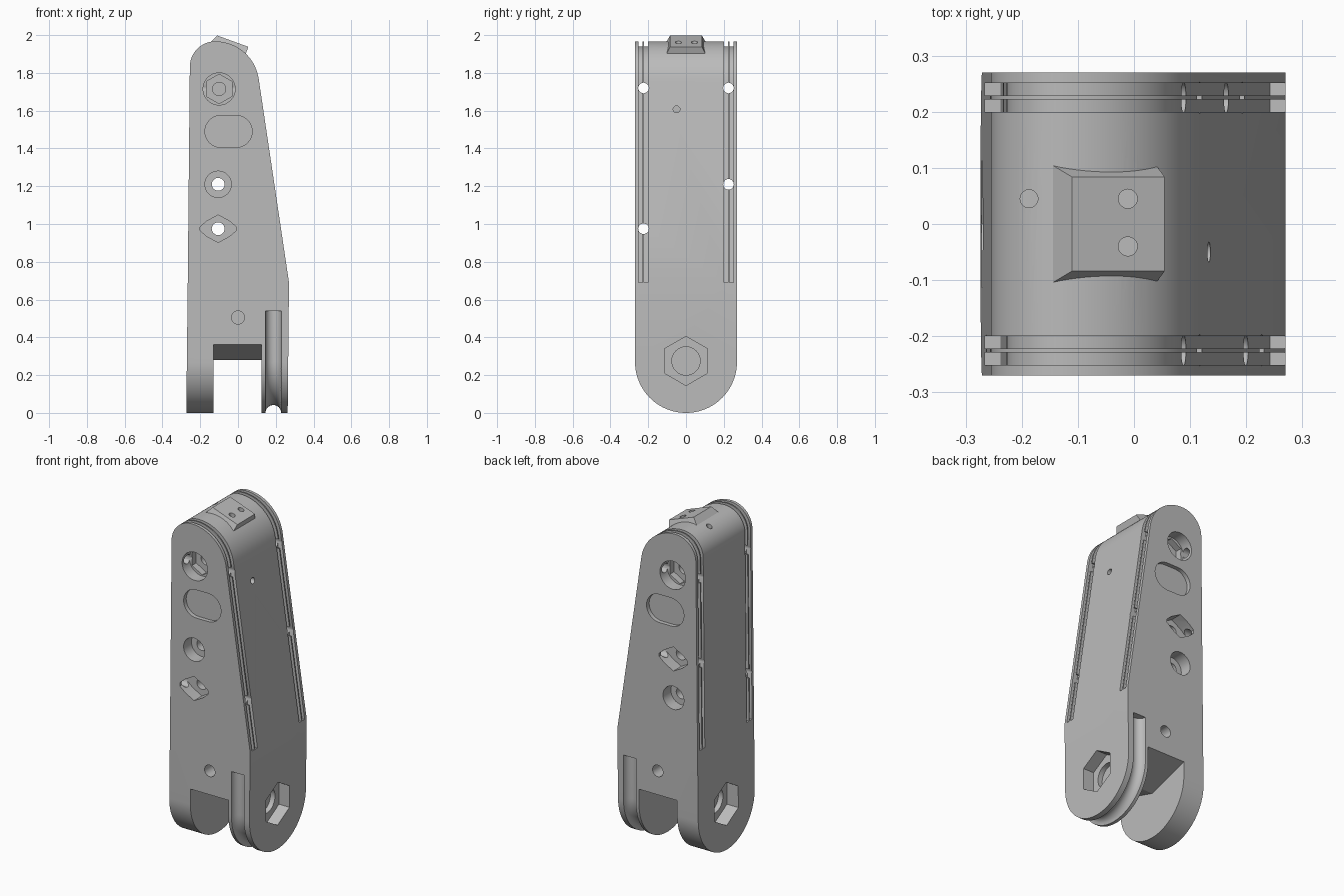
import bpy, bmesh
from math import sin, cos, pi, radians
from mathutils import Vector, Matrix

old = bpy.data.objects.get("Cube")
if old:
    bpy.data.objects.remove(old, do_unlink=True)

grey = bpy.data.materials.new("plain grey")
grey.use_nodes = True
GREY = (0.5, 0.5, 0.5, 1)
grey.diffuse_color = GREY
grey.node_tree.nodes["Principled BSDF"].inputs["Base Color"].default_value = GREY


def add_mesh(name, bm):
    bmesh.ops.recalc_face_normals(bm, faces=bm.faces)
    mesh = bpy.data.meshes.new(name)
    bm.to_mesh(mesh)
    bm.free()
    mesh.materials.append(grey)
    ob = bpy.data.objects.new(name, mesh)
    bpy.context.collection.objects.link(ob)
    return ob


def prism(name, pts, axis, a, b):
    """Extrude a flat outline along one axis from a to b."""
    place = {"x": lambda p, t: (t, p[0], p[1]),
             "y": lambda p, t: (p[0], t, p[1]),
             "z": lambda p, t: (p[0], p[1], t)}[axis]
    bm = bmesh.new()
    ends = [[bm.verts.new(place(p, t)) for p in pts] for t in (a, b)]
    for ring in ends:
        bm.faces.new(ring)
    n = len(pts)
    for i in range(n):
        j = (i + 1) % n
        bm.faces.new((ends[0][i], ends[0][j], ends[1][j], ends[1][i]))
    return add_mesh(name, bm)


def arc(cx, cy, r, start, end, n):
    angles = [radians(start + (end - start) * i / n) for i in range(n + 1)]
    return [(cx + r * cos(t), cy + r * sin(t)) for t in angles]


def ngon(cx, cy, r, n=32, turn=0):
    return arc(cx, cy, r, turn, turn + 360, n)[:-1]


def apply_boolean(target, cutter, operation="DIFFERENCE", keep=False):
    mod = target.modifiers.new("cut", "BOOLEAN")
    mod.operation = operation
    mod.solver = "EXACT"
    mod.object = cutter
    bpy.context.view_layer.objects.active = target
    bpy.ops.object.modifier_apply(modifier=mod.name)
    if not keep:
        bpy.data.objects.remove(cutter, do_unlink=True)


def cut(target, pts, axis, a, b):
    apply_boolean(target, prism("cutter", pts, axis, a, b))


# Tapered body with a rounded head, trimmed to a round foot
head = arc(-0.12, 1.735, 0.232, 8, 90, 20) + arc(-0.12, 1.832, 0.135, 90, 180, 16)[1:]
upper = [(0.27, 0.69)] + head + [(-0.266, 0.69)]
body = prism("finger_body", [(0.262, -0.1)] + upper + [(-0.275, -0.1)], "y", -0.4, 0.4)
foot = arc(0, 0.27, 0.27, 180, 360, 48) + [(0.27, 2.3), (-0.27, 2.3)]
apply_boolean(body, prism("foot_trim", foot, "x", -0.6, 0.6), "INTERSECT")

# Fork slot with a ridged roof
cut(body, [(-0.4, -0.1), (0.4, -0.1), (0.4, 0.4), (0, 0.28), (-0.4, 0.4)], "x", -0.13, 0.125)

# Round cable channel around the wider fork arm
curve = bpy.data.curves.new("channel_path", "CURVE")
curve.dimensions = "3D"
curve.bevel_depth = 0.042
curve.bevel_resolution = 6
curve.use_fill_caps = True
path = [(-0.27, 0.54)] + arc(0, 0.27, 0.27, 180, 360, 40) + [(0.27, 0.54)]
spline = curve.splines.new("POLY")
spline.points.add(len(path) - 1)
for point, (y, z) in zip(spline.points, path):
    point.co = (0.187, y, z, 1)
path_ob = bpy.data.objects.new("channel_path", curve)
bpy.context.collection.objects.link(path_ob)
bpy.context.view_layer.update()
tube = bpy.data.meshes.new_from_object(path_ob.evaluated_get(bpy.context.evaluated_depsgraph_get()))
bm = bmesh.new()
bm.from_mesh(tube)
bmesh.ops.remove_doubles(bm, verts=bm.verts, dist=0.0001)
bpy.data.objects.remove(path_ob, do_unlink=True)
apply_boolean(body, add_mesh("channel_cutter", bm))


# Paired cord grooves running over the head near both faces
def offset(line, d):
    out = []
    for i, p in enumerate(line):
        a, b = Vector(line[max(i - 1, 0)]), Vector(line[min(i + 1, len(line) - 1)])
        t = (b - a).normalized()
        out.append((p[0] + t.y * d, p[1] - t.x * d))
    return out


band = offset(upper, 0.02) + offset(upper, -0.028)[::-1]
for y in (-0.24, -0.211, 0.211, 0.24):
    cut(body, band, "y", y - 0.011, y + 0.011)

# Cord holes running from side to side
for y, z in ((-0.225, 1.72), (0.225, 1.72), (0.225, 1.21), (-0.225, 0.975)):
    cut(body, ngon(y, z, 0.028, 24), "x", -0.6, 0.6)

# Pockets in the front and back faces
X = -0.105
quarter = [(0, 0.073), (0.06, 0.04), (0.095, 0.01)]
right = quarter + [(x, -z) for x, z in quarter[::-1]]
lozenge = right + [(-x, z) for x, z in right[::-1] if x]
slot = arc(-0.01, 1.49, 0.085, -90, 90, 16) + arc(-0.09, 1.49, 0.085, 90, 270, 16)
for side, round_z, loz_z in ((-1, 1.21, 0.975), (1, 0.975, 1.21)):
    pockets = [
        (ngon(-0.1, 1.715, 0.085), 0.07),
        (ngon(-0.1, 1.715, 0.078, 6, 90), 0.11),
        (ngon(-0.1, 1.715, 0.035, 24), 0.18),
        (slot, 0.025),
        (ngon(X, round_z, 0.07), 0.075),
        ([(X + x, loz_z + z) for x, z in lozenge], 0.075),
        (ngon(0, 0.505, 0.035, 24), 0.12),
    ]
    for pts, depth in pockets:
        cut(body, pts, "y", side * 0.4, side * (0.27 - depth))
for z in (1.21, 0.975):
    cut(body, ngon(X, z, 0.034, 24), "y", -0.5, 0.5)

# Hexagonal pivot pockets on the outer sides of the fork
for side in (-1, 1):
    cut(body, ngon(0, 0.275, 0.13, 6, 90), "x", side * 0.4, side * 0.195)
    cut(body, ngon(0, 0.275, 0.075), "x", side * 0.4, side * 0.165)

# Small side hole and head hole
cut(body, ngon(-0.05, 1.607, 0.018, 20), "x", 0.03, 0.5)
cut(body, ngon(-0.187, 0.045, 0.016, 20), "z", 1.82, 2.3)

# Tilted pad on the head, tapered on three sides
bm = bmesh.new()
bmesh.ops.create_cube(bm, size=1)
for v in bm.verts:
    top = v.co.z > 0
    x = 0.088 if v.co.x > 0 else (-0.088 if top else -0.108)
    v.co = (x, (0.084 if top else 0.104) * (1 if v.co.y > 0 else -1), 0 if top else -0.043)
bm.transform(Matrix.Translation((-0.028, 0, 1.968)) @ Matrix.Rotation(radians(20), 4, "Y"))
pad = add_mesh("head_pad", bm)
for y in (-0.04, 0.045):
    for ob in (body, pad):
        cut(ob, ngon(-0.011, y, 0.017, 20), "z", 1.85, 2.3)

# Smooth curved walls while keeping edges crisp
bpy.ops.object.select_all(action="DESELECT")
for ob in (body, pad):
    ob.select_set(True)
bpy.context.view_layer.objects.active = body
bpy.ops.object.shade_smooth_by_angle(angle=radians(25))
